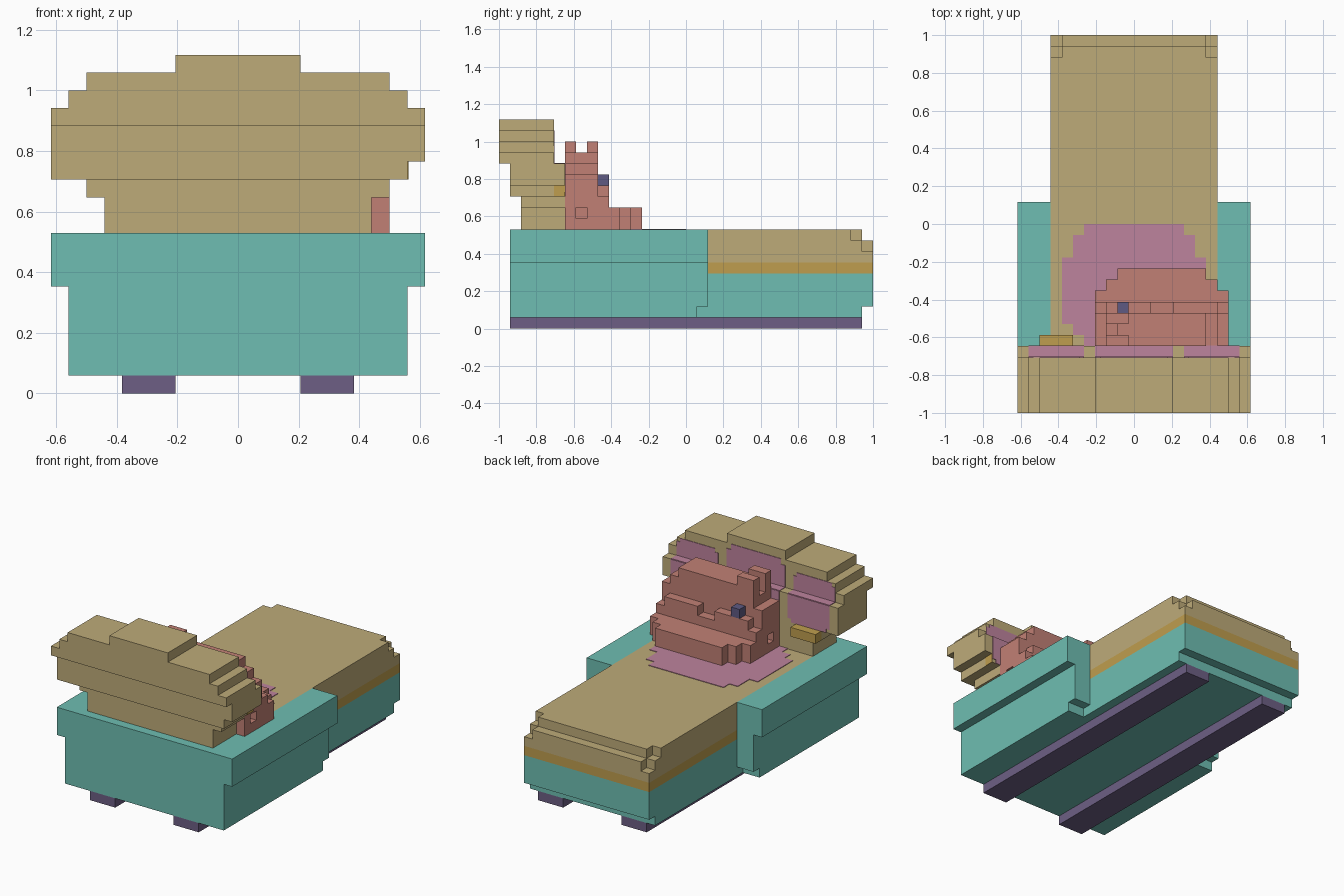
import bpy
import bmesh

cube = bpy.data.objects.get("Cube")
if cube:
    bpy.data.objects.remove(cube)

U = 2 / 34  # size of one block


def srgb(r, g, b):
    def lin(c):
        c /= 255
        return c / 12.92 if c <= 0.04045 else ((c + 0.055) / 1.055) ** 2.4
    return (lin(r), lin(g), lin(b), 1)


def material(name, rgb):
    m = bpy.data.materials.new(name)
    m.use_nodes = True
    m.diffuse_color = srgb(*rgb)
    bsdf = next(n for n in m.node_tree.nodes if n.type == 'BSDF_PRINCIPLED')
    bsdf.inputs["Base Color"].default_value = m.diffuse_color
    return m


TEAL = material("teal", (110, 190, 178))
TAN = material("tan", (190, 171, 121))
ORANGE = material("orange", (191, 158, 78))
RED = material("soft red", (193, 128, 117))
PINK = material("pink", (190, 131, 157))
PURPLE = material("purple", (109, 95, 133))
BLUE = material("slate blue", (94, 90, 130))


def part(name, mat, boxes):
    """One object from boxes (x0, x1, y0, y1, z0, z1) in block units."""
    bm = bmesh.new()
    for x0, x1, y0, y1, z0, z1 in boxes:
        verts = bmesh.ops.create_cube(bm, size=1)["verts"]
        for v in verts:
            v.co.x = ((x1 if v.co.x > 0 else x0) - 10.5) * U
            v.co.y = ((y1 if v.co.y > 0 else y0) - 17) * U
            v.co.z = (z1 if v.co.z > 0 else z0) * U
    mesh = bpy.data.meshes.new(name)
    bm.to_mesh(mesh)
    bm.free()
    mesh.materials.append(mat)
    obj = bpy.data.objects.new(name, mesh)
    bpy.context.collection.objects.link(obj)
    return obj


def mirrored(boxes, centre):
    """Boxes plus their mirror images across x = centre."""
    return boxes + [(2 * centre - b[1], 2 * centre - b[0], *b[2:]) for b in boxes]


# Floor runners
part("runners", PURPLE, mirrored([(4, 7, 1, 33, 0, 1)], 10.5))

# Base, arms and footrest underside
part("base", TEAL, [
    (1, 20, 1, 18, 1, 2), (1, 20, 1, 19, 2, 6),
    (3, 18, 18, 33, 1, 2), (3, 18, 19, 34, 2, 5),
    (0, 21, 1, 2, 6, 9)])
part("arms", TEAL, mirrored([(0, 3, 2, 19, 6, 9)], 10.5))

# Long cushion with its stripe and stepped end corners
part("cushion_stripe", ORANGE, [(3, 18, 19, 34, 5, 6)])
part("cushion", TAN, [
    (3, 18, 2, 34, 6, 7),
    (3, 18, 2, 33, 7, 8), (4, 17, 33, 34, 7, 8),
    (3, 18, 2, 32, 8, 9), (4, 17, 32, 33, 8, 9)])

# Rounded backrest built in layers
part("backrest", TAN, [
    (3, 18, 2, 6, 9, 11), (2, 19, 2, 6, 11, 12),
    (0, 20, 1, 6, 12, 13), (0, 21, 1, 6, 13, 15),
    (0, 21, 0, 5, 15, 16), (1, 20, 0, 5, 16, 17),
    (2, 19, 0, 5, 17, 18), (7, 14, 0, 5, 18, 19)])
part("backrest_trim", ORANGE, [
    (2, 5, 6, 7, 11, 12), (20, 20.06, 5, 6, 12, 13)])

# Painted pink patches on the seat and backrest
T = 0.06
part("seat_patch", PINK, [
    (6, 15, 16, 17, 9, 9 + T), (5, 16, 14, 16, 9, 9 + T),
    (4, 17, 8, 14, 9, 9 + T), (5, 16, 7, 8, 9, 9 + T),
    (6, 15, 6, 7, 9, 9 + T)])
side_patch = [
    (1, 6, 5, 6, 15, 15 + T), (1, 6, 5, 5 + T, 15, 16.6),
    (1.4, 5.6, 5, 5 + T, 16.6, 17), (1, 6, 6, 6 + T, 12.4, 15),
    (1.4, 5.6, 6, 6 + T, 12, 12.4)]
part("backrest_side_patches", PINK, mirrored(side_patch, 10.5))
part("backrest_middle_patch", PINK, [
    (7, 14, 5, 6, 15, 15 + T), (7, 14, 5, 5 + T, 15, 17.4),
    (7.5, 13.5, 5, 5 + T, 17.4, 18), (7, 14, 6, 6 + T, 12, 15)])

# Plush creature: stepped body with a side notch at each end
part("plush_base", RED, [
    (7, 19, 6, 11, 9, 10), (8, 18, 6, 11, 10, 11),
    (8, 18, 11, 12, 9, 11), (9, 17, 12, 13, 9, 11)]
    + mirrored([(7, 8, 6, 7, 10, 11), (7, 8, 8, 11, 10, 11)], 13))
part("plush_body", RED, [
    (7, 19, 6, 9, 11, 14), (8, 18, 6, 9, 14, 15),
    (9, 17, 6, 9, 15, 16), (7, 19, 9, 10, 11, 12)])
part("plush_arms", RED, mirrored([(8, 12, 9, 10, 12, 13)], 13))

# Two ears at one end, one block apart
part("plush_ears", RED, [
    b for y in (6, 8) for b in ((8, 9, y, y + 1, 15, 16), (8, 10, y, y + 1, 16, 17))])
part("plush_eye", BLUE, [(9, 10, 9, 10, 13, 14)])
